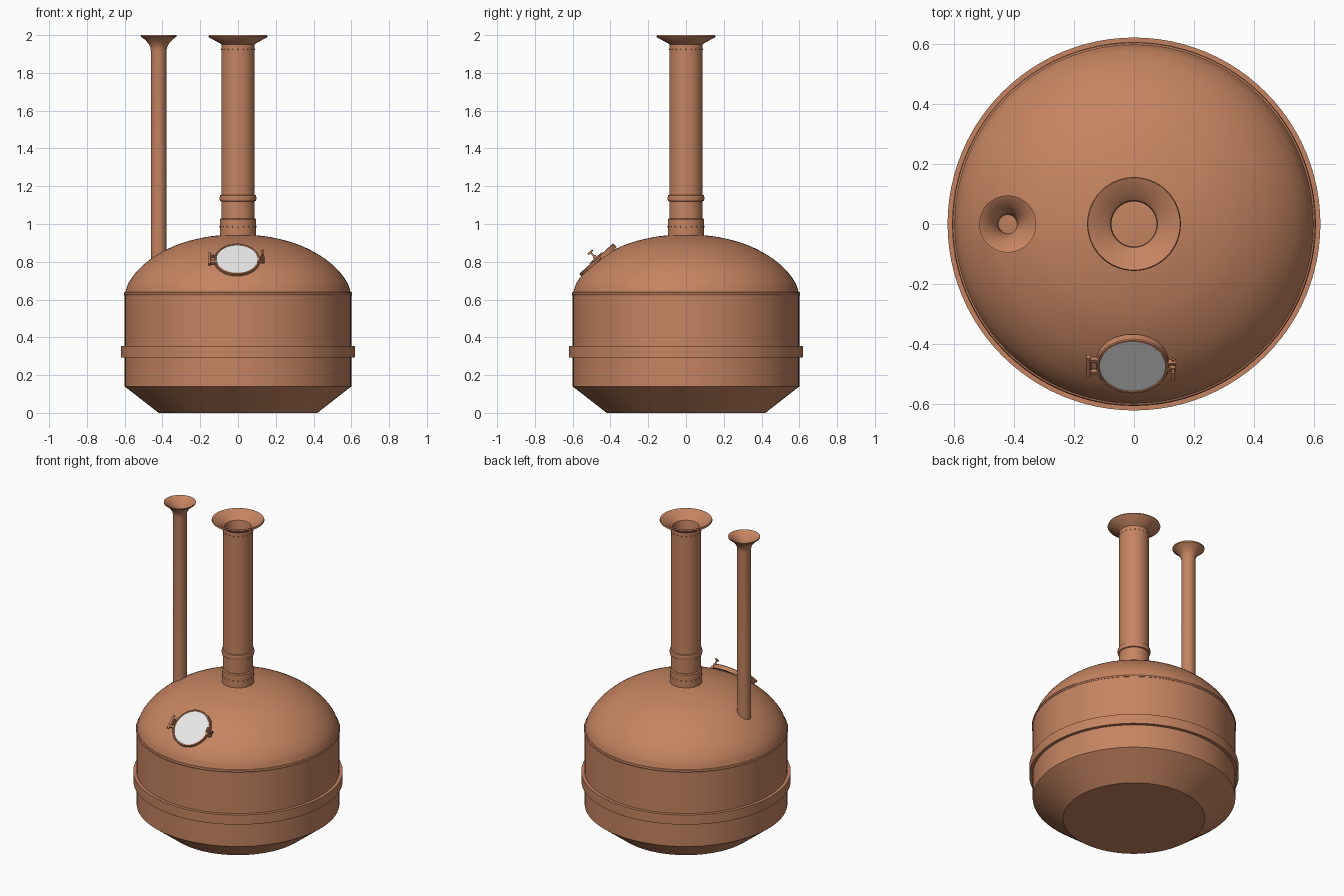
import bpy, bmesh, math
from mathutils import Vector, Matrix

if "Cube" in bpy.data.objects:
    bpy.data.objects.remove(bpy.data.objects["Cube"])


def material(name, rgb):
    m = bpy.data.materials.new(name)
    m.diffuse_color = (*rgb, 1)
    m.use_nodes = True
    m.node_tree.nodes["Principled BSDF"].inputs["Base Color"].default_value = m.diffuse_color
    return m


COPPER = material("copper", (0.56, 0.23, 0.12))
GLASS = material("pale glass", (0.80, 0.80, 0.80))


def finish(name, bm, mat, angle=32):
    bmesh.ops.recalc_face_normals(bm, faces=bm.faces)
    me = bpy.data.meshes.new(name)
    bm.to_mesh(me)
    bm.free()
    ob = bpy.data.objects.new(name, me)
    bpy.context.collection.objects.link(ob)
    me.materials.append(mat)
    bpy.ops.object.select_all(action='DESELECT')
    ob.select_set(True)
    bpy.context.view_layer.objects.active = ob
    bpy.ops.object.shade_smooth_by_angle(angle=math.radians(angle))
    return ob


def revolve(profile, seg, closed=False, mtx=Matrix()):
    """Spin (radius, height) points around z; zero radius becomes a pole."""
    bm = bmesh.new()
    rings = []
    for r, z in profile:
        if r < 1e-6:
            rings.append([bm.verts.new((0, 0, z))] * seg)
        else:
            rings.append([bm.verts.new((r * math.cos(2 * math.pi * i / seg),
                                        r * math.sin(2 * math.pi * i / seg), z)) for i in range(seg)])
    pairs = list(zip(rings, rings[1:])) + ([(rings[-1], rings[0])] if closed else [])
    for a, b in pairs:
        for i in range(seg):
            j = (i + 1) % seg
            bm.faces.new(list(dict.fromkeys([a[i], a[j], b[j], b[i]])))
    bm.transform(mtx)
    return bm


def smooth_profile(pts, steps):
    """Catmull-Rom curve through the profile points."""
    p = [Vector(q) for q in pts]
    p = [2 * p[0] - p[1]] + p + [2 * p[-1] - p[-2]]
    out = []
    for k in range(1, len(p) - 2):
        a, b, c, d = p[k - 1:k + 3]
        for s in range(steps):
            t = s / steps
            out.append(0.5 * (2 * b + (c - a) * t + (2 * a - 5 * b + 4 * c - d) * t * t
                              + (3 * b - a - 3 * c + d) * t ** 3))
    return [tuple(v) for v in out] + [tuple(pts[-1])]


# Porthole frame of reference: local z points out of the dome
DOOR = Matrix.Translation((-0.005, -0.470, 0.811)) @ Matrix.Rotation(math.radians(42), 4, 'X')

# Kettle body
finish("kettle_body", revolve([(0, 0), (0.42, 0), (0.60, 0.14), (0.60, 0.63)], 96), COPPER)
finish("waist_band", revolve([(0.595, 0.292), (0.62, 0.292), (0.62, 0.355), (0.595, 0.355)], 96, True), COPPER)
finish("shoulder_seam", revolve([(0.59, 0.62), (0.602, 0.622), (0.605, 0.63), (0.602, 0.638), (0.59, 0.642)],
                                96, True), COPPER)

# Dome, pressed flat behind the porthole
dome_curve = smooth_profile([(0.598, 0.635), (0.578, 0.69), (0.53, 0.755), (0.45, 0.823), (0.33, 0.887),
                             (0.20, 0.925), (0.09, 0.941), (0.0, 0.945)], 5)
bm = revolve(dome_curve, 128)
inv = DOOR.inverted()
for v in bm.verts:
    p = inv @ v.co
    d = math.hypot(p.x, p.y)
    if d < 0.15 and p.z > -0.008:
        p.z = -0.008 if d < 0.13 else p.z + (-0.008 - p.z) * (0.15 - d) / 0.02
        v.co = DOOR @ p
finish("dome", bm, COPPER)

# Main chimney: collar, ring, pipe and flared hollow mouth
finish("chimney_collar", revolve([(0.085, 0.92), (0.096, 0.935), (0.096, 1.025), (0.090, 1.03), (0.085, 1.03)],
                                 64, True), COPPER)
finish("chimney_ring", revolve([(0.085, 1.118), (0.095, 1.122), (0.098, 1.137), (0.095, 1.152), (0.085, 1.156)],
                               64, True), COPPER)
finish("chimney_pipe", revolve([(0.0885, 0.93), (0.0885, 1.95), (0.096, 1.957), (0.152, 1.987), (0.156, 1.993),
                                (0.153, 2.0), (0.147, 1.998), (0.092, 1.968), (0.078, 1.955), (0.075, 1.94),
                                (0.075, 0.93)], 64), COPPER)

# Side vent pipe with trumpet mouth
finish("vent_pipe", revolve([(0.041, 0.78), (0.041, 1.915), (0.044, 1.935), (0.054, 1.955), (0.072, 1.975),
                             (0.094, 1.992), (0.095, 2.0), (0.089, 1.997), (0.066, 1.978), (0.047, 1.955),
                             (0.036, 1.93), (0.032, 1.91), (0.030, 0.80)], 32, False,
                            Matrix.Translation((-0.42, 0, 0))), COPPER)

# Rivet rows
bm = bmesh.new()
for r, z in ((0.0885, 1.925), (0.096, 0.985)):
    for i in range(20):
        a = 2 * math.pi * i / 20
        bmesh.ops.create_uvsphere(bm, u_segments=8, v_segments=5, radius=0.0035,
                                  matrix=Matrix.Translation((r * math.cos(a), r * math.sin(a), z)))
finish("chimney_rivets", bm, COPPER)

# Porthole
finish("porthole_frame", revolve([(0.110, -0.02), (0.121, -0.02), (0.121, 0.004), (0.118, 0.008), (0.112, 0.008),
                                  (0.110, 0.005)], 64, True, DOOR), COPPER)
finish("porthole_glass", revolve([(0, 0.005), (0.112, 0.005), (0.112, -0.003), (0, -0.003)], 64, False, DOOR), GLASS)


def boxes(name, items):
    bm = bmesh.new()
    for loc, size in items:
        bmesh.ops.create_cube(bm, size=1, matrix=DOOR @ Matrix.Translation(loc) @ Matrix.Diagonal((*size, 1)))
    finish(name, bm, COPPER)


def rods(name, items):
    bm = bmesh.new()
    for loc, axis, radius, length in items:
        rot = {'X': Matrix.Rotation(math.pi / 2, 4, 'Y'), 'Y': Matrix.Rotation(math.pi / 2, 4, 'X'),
               'Z': Matrix()}[axis]
        bmesh.ops.create_cone(bm, cap_ends=True, segments=16, radius1=radius, radius2=radius, depth=length,
                              matrix=DOOR @ Matrix.Translation(loc) @ rot)
    finish(name, bm, COPPER)


# Hinge on the left, swing bolt latch on the right
boxes("hinge_straps", [((-0.130, s * 0.027, 0.004), (0.04, 0.014, 0.014)) for s in (-1, 1)]
      + [((-0.145, 0, -0.012), (0.02, 0.05, 0.024))])
rods("hinge_pin", [((-0.147, 0, 0.006), 'Y', 0.008, 0.088)])
boxes("latch_lugs", [((0.128, s * 0.013, 0.0), (0.034, 0.008, 0.018)) for s in (-1, 1)])
rods("latch_bolt", [((0.135, 0, 0.018), 'Z', 0.005, 0.075), ((0.135, 0, 0.018), 'Z', 0.010, 0.014),
                    ((0.135, 0, 0.054), 'Y', 0.005, 0.034), ((0.135, 0, -0.004), 'Y', 0.005, 0.044)])
